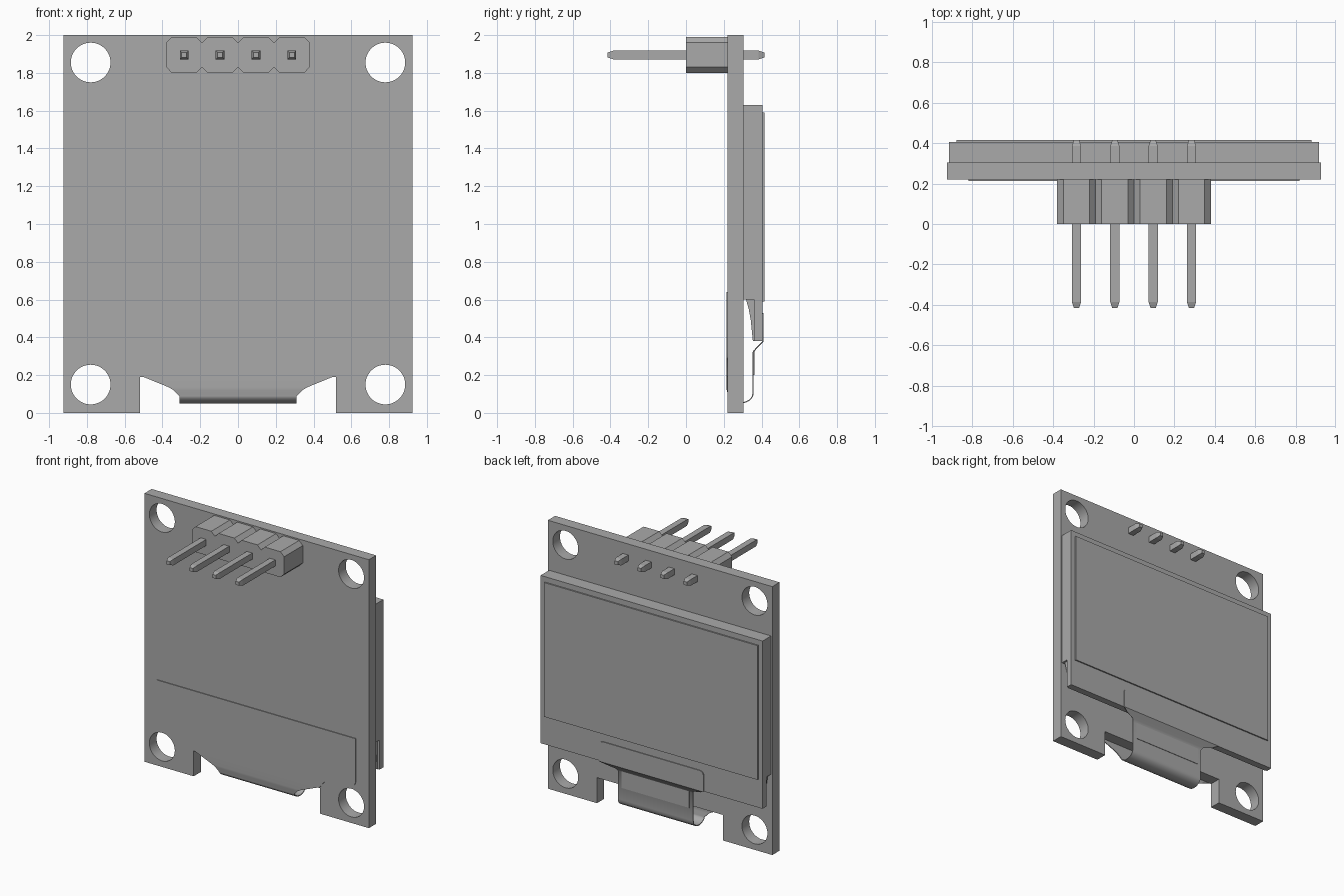
import bpy, bmesh, math
from mathutils import Matrix

cube = bpy.data.objects.get("Cube")
if cube:
    bpy.data.objects.remove(cube, do_unlink=True)

grey = bpy.data.materials.new("plain grey")
grey.use_nodes = True
grey.diffuse_color = (0.4, 0.4, 0.4, 1)
grey.node_tree.nodes["Principled BSDF"].inputs["Base Color"].default_value = (0.4, 0.4, 0.4, 1)


def finish(name, bm):
    bmesh.ops.recalc_face_normals(bm, faces=bm.faces)
    mesh = bpy.data.meshes.new(name)
    bm.to_mesh(mesh)
    bm.free()
    mesh.materials.append(grey)
    obj = bpy.data.objects.new(name, mesh)
    bpy.context.collection.objects.link(obj)
    return obj


def box(name, x, y, z):
    """Box from (low, high) pairs."""
    bm = bmesh.new()
    size = [b - a for a, b in (x, y, z)]
    mid = [(a + b) / 2 for a, b in (x, y, z)]
    bmesh.ops.create_cube(bm, size=1, matrix=Matrix.Translation(mid) @ Matrix.Diagonal((*size, 1)))
    return finish(name, bm)


def loft(name, rings):
    """Closed solid through matching rings of points."""
    bm = bmesh.new()
    rows = [[bm.verts.new(p) for p in ring] for ring in rings]
    n = len(rows[0])
    for a, b in zip(rows, rows[1:]):
        for i in range(n):
            j = (i + 1) % n
            bm.faces.new((a[i], a[j], b[j], b[i]))
    bm.faces.new(rows[0])
    bm.faces.new(rows[-1])
    return finish(name, bm)


def apply(obj, mod):
    bpy.context.view_layer.objects.active = obj
    bpy.ops.object.modifier_apply(modifier=mod.name)


def smooth(obj, degrees):
    bpy.ops.object.select_all(action='DESELECT')
    obj.select_set(True)
    bpy.context.view_layer.objects.active = obj
    bpy.ops.object.shade_smooth_by_angle(angle=math.radians(degrees))


# Circuit board with four mounting holes and a bottom notch
board = box("circuit_board", (-0.925, 0.925), (0.22, 0.305), (0, 2))
cutters = [box("notch_cutter", (-0.52, 0.52), (0, 0.5), (-0.1, 0.19))]
for x in (-0.78, 0.78):
    for z in (0.15, 1.855):
        bm = bmesh.new()
        place = Matrix.Translation((x, 0.26, z)) @ Matrix.Rotation(math.pi / 2, 4, 'X')
        bmesh.ops.create_cone(bm, cap_ends=True, segments=48, radius1=0.105,
                              radius2=0.105, depth=0.4, matrix=place)
        cutters.append(finish("hole_cutter", bm))
for cutter in cutters:
    mod = board.modifiers.new("cut", 'BOOLEAN')
    mod.operation = 'DIFFERENCE'
    mod.solver = 'EXACT'
    mod.object = cutter
    apply(board, mod)
    bpy.data.objects.remove(cutter, do_unlink=True)
smooth(board, 30)

# Display: rear glass, longer outer glass and the raised film
box("rear_glass", (-0.915, 0.915), (0.305, 0.36), (0.6, 1.63))
box("outer_glass", (-0.915, 0.915), (0.36, 0.405), (0.38, 1.63))
box("display_film", (-0.88, 0.88), (0.405, 0.415), (0.59, 1.59))

# Curved adhesive fillet under the outer glass
fillet = [(0.36, 0.6), (0.318, 0.6), (0.332, 0.55), (0.343, 0.49), (0.35, 0.42), (0.354, 0.38), (0.36, 0.38)]
loft("glass_fillet", [[(x, y, z) for y, z in fillet] for x in (-0.9, 0.9)])

# Ribbon cable: rows of (y, z, half width), from the front sheet round to the glass
front = [(0.64, 0.82), (0.32, 0.82), (0.29, 0.81), (0.28, 0.79), (0.275, 0.61),
         (0.26, 0.57), (0.195, 0.52), (0.19, 0.5), (0.135, 0.365)]
rows = [(0.217, z, w) for z, w in front]
rows += [(0.219, 0.12, 0.34), (0.224, 0.1, 0.322)]
for i in range(1, 12):
    a = math.pi + math.pi * i / 12
    rows.append((0.288 + 0.067 * math.cos(a), 0.103 + 0.05 * math.sin(a), 0.31))
rows += [(0.355, 0.11, 0.31), (0.356, 0.32, 0.31), (0.37, 0.34, 0.32), (0.39, 0.36, 0.39),
         (0.408, 0.378, 0.43), (0.408, 0.51, 0.43), (0.408, 0.525, 0.42), (0.408, 0.53, 0.4)]
bm = bmesh.new()
edges = [[bm.verts.new((s * w, y, z)) for s in (-1, 1)] for y, z, w in rows]
for a, b in zip(edges, edges[1:]):
    bm.faces.new((a[0], a[1], b[1], b[0]))
ribbon = finish("ribbon_cable", bm)
mod = ribbon.modifiers.new("thickness", 'SOLIDIFY')
mod.thickness = 0.006
mod.offset = 0
apply(ribbon, mod)
smooth(ribbon, 35)

# Driver plate on the ribbon
box("driver_plate", (-0.28, 0.28), (0.356, 0.362), (0.2, 0.33))

# Pin header: chamfered blocks and tapered square pins
PITCH, HEIGHT, CHAMFER = 0.19, 1.895, 0.03
for i in range(4):
    cx = (i - 1.5) * PITCH
    h = PITCH / 2
    c = h - CHAMFER
    octagon = [(c, h), (h, c), (h, -c), (c, -h), (-c, -h), (-h, -c), (-h, c), (-c, h)]
    loft(f"header_block_{i + 1}", [[(cx + x, y, HEIGHT + z) for x, z in octagon] for y in (0, 0.22)])
    stations = [(-0.415, 0.013), (-0.385, 0.023), (0.385, 0.023), (0.415, 0.013)]
    square = [(-1, -1), (1, -1), (1, 1), (-1, 1)]
    loft(f"header_pin_{i + 1}", [[(cx + s * x, y, HEIGHT + s * z) for x, z in square] for y, s in stations])
